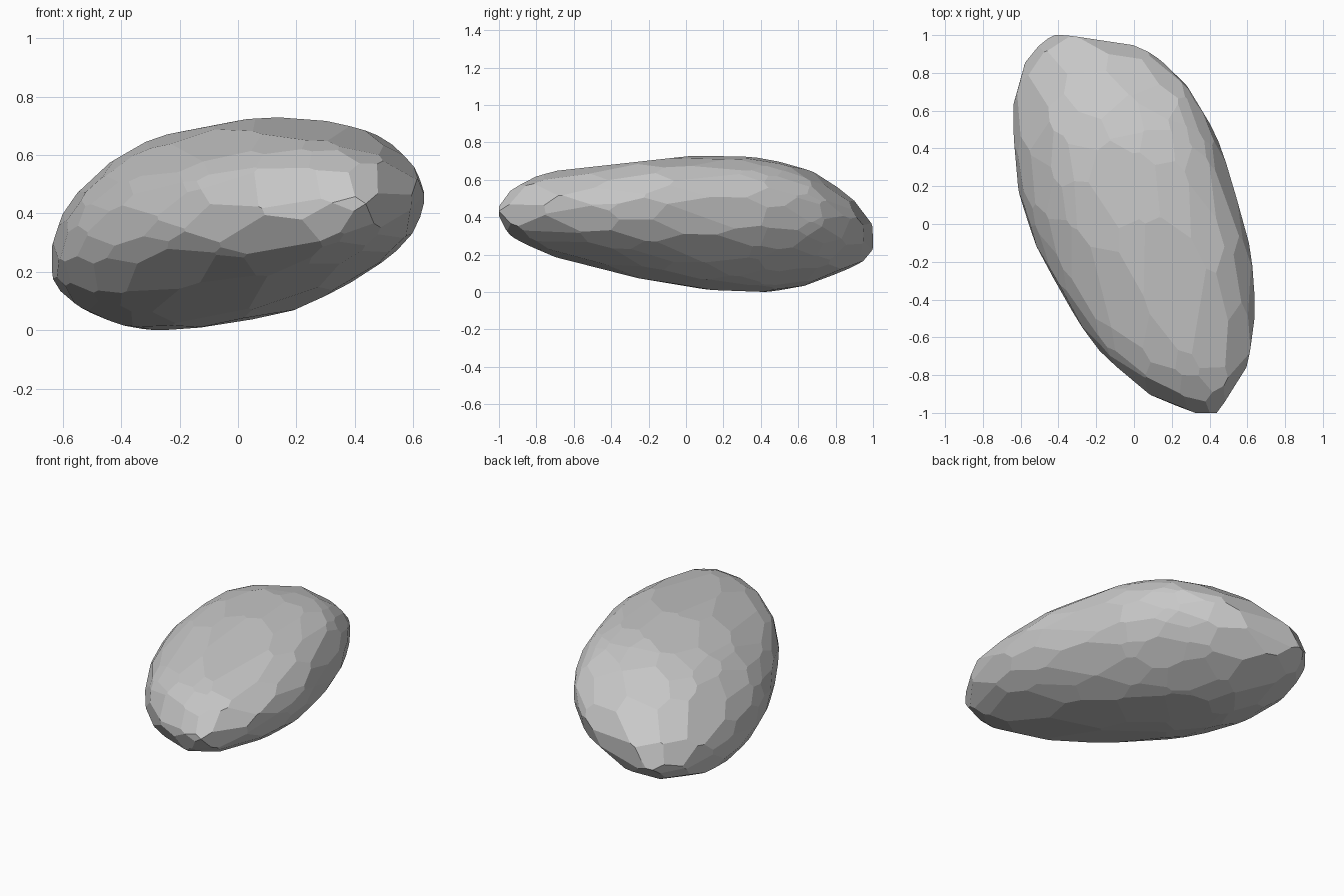
import bpy, bmesh, math, random
from mathutils import Matrix, Vector

if "Cube" in bpy.data.objects:
    bpy.data.objects.remove(bpy.data.objects["Cube"])
random.seed(4)

# Outline profiles along the length: (y, offset)
RIGHT = [(-1, .33), (-.97, .245), (-.87, .07), (-.74, -.11), (-.6, -.24), (-.42, -.355),
         (-.1, -.52), (.14, -.6), (.4, -.638), (.78, -.6), (.94, -.51), (1, -.36)]
LEFT = [(-1, .42), (-.87, .53), (-.62, .62), (-.34, .638), (0, .58), (.4, .465),
        (.7, .31), (.88, .12), (.96, -.12), (1, -.33)]
TOP = [(-1, .46), (-.92, .55), (-.75, .635), (-.34, .69), (.02, .73), (.38, .72),
       (.54, .69), (.74, .6), (.88, .5), (.96, .37), (1, .29)]
BOTTOM = [(-1, .43), (-.95, .32), (-.76, .21), (-.44, .145), (-.19, .07), (.04, .025),
          (.37, 0), (.49, .01), (.72, .065), (.89, .15), (.96, .19), (1, .26)]


def sample(profile, y):
    for (y0, v0), (y1, v1) in zip(profile, profile[1:]):
        if y <= y1:
            return v0 + (v1 - v0) * (y - y0) / (y1 - y0)
    return profile[-1][1]


def full(value):
    """Square an oval off slightly."""
    return math.copysign(abs(value) ** .94, value)


def surface(theta, t):
    """Point on the smooth stone: a tilted oval section at each y."""
    y = -math.cos(theta)
    r, l, top, low = (sample(p, y) for p in (RIGHT, LEFT, TOP, BOTTOM))
    tilt = .24 + .1 * y
    return Vector(((l + r) / 2 + (l - r) / 2 * full(math.cos(t)), y,
                   (top + low) / 2 + (top - low) / 2 * full(math.sin(t + tilt))))


dense = [surface(math.pi * i / 60, math.tau * j / 60) for i in range(61) for j in range(60)]

# Facet directions: spread over a ball, then skewed to the stone's lean
FACETS = 165
golden = math.pi * (3 - math.sqrt(5))
lean = Matrix(((.515, -.38, 0), (0, 1, 0), (.08, -.06, .35))).inverted().transposed()
normals = [Vector(n) for n in ((1, 0, 0), (-1, 0, 0), (0, 1, 0), (0, -1, 0), (0, 0, 1), (0, 0, -1))]
for k in range(FACETS):
    h = 1 - 2 * (k + .5) / FACETS
    r = math.sqrt(1 - h * h)
    ball = Vector((r * math.cos(k * golden), h, r * math.sin(k * golden)))
    jitter = Vector([random.uniform(-.07, .07) for _ in range(3)])
    normals.append((lean @ (ball + jitter)).normalized())

# Carve a block with one plane per facet, each resting on the smooth stone
bm = bmesh.new()
bmesh.ops.create_cube(bm, size=4)
for i, normal in enumerate(normals):
    reach = max(normal.dot(q) for q in dense)
    if i >= 6:
        reach -= random.uniform(0, .008)
    geom = bm.verts[:] + bm.edges[:] + bm.faces[:]
    bmesh.ops.bisect_plane(bm, geom=geom, dist=1e-5, plane_co=normal * reach,
                           plane_no=normal, clear_outer=True)
    rim = [edge for edge in bm.edges if edge.is_boundary]
    if rim:
        bmesh.ops.contextual_create(bm, geom=rim)
bmesh.ops.remove_doubles(bm, verts=bm.verts[:], dist=.004)
bmesh.ops.recalc_face_normals(bm, faces=bm.faces[:])

mesh = bpy.data.meshes.new("stone")
bm.to_mesh(mesh)
bm.free()
stone = bpy.data.objects.new("stone", mesh)
bpy.context.collection.objects.link(stone)

# Plain grey stone colour
grey = bpy.data.materials.new("stone grey")
grey.use_nodes = True
colour = (.58, .58, .58, 1)
grey.diffuse_color = colour
grey.node_tree.nodes["Principled BSDF"].inputs["Base Color"].default_value = colour
mesh.materials.append(grey)
